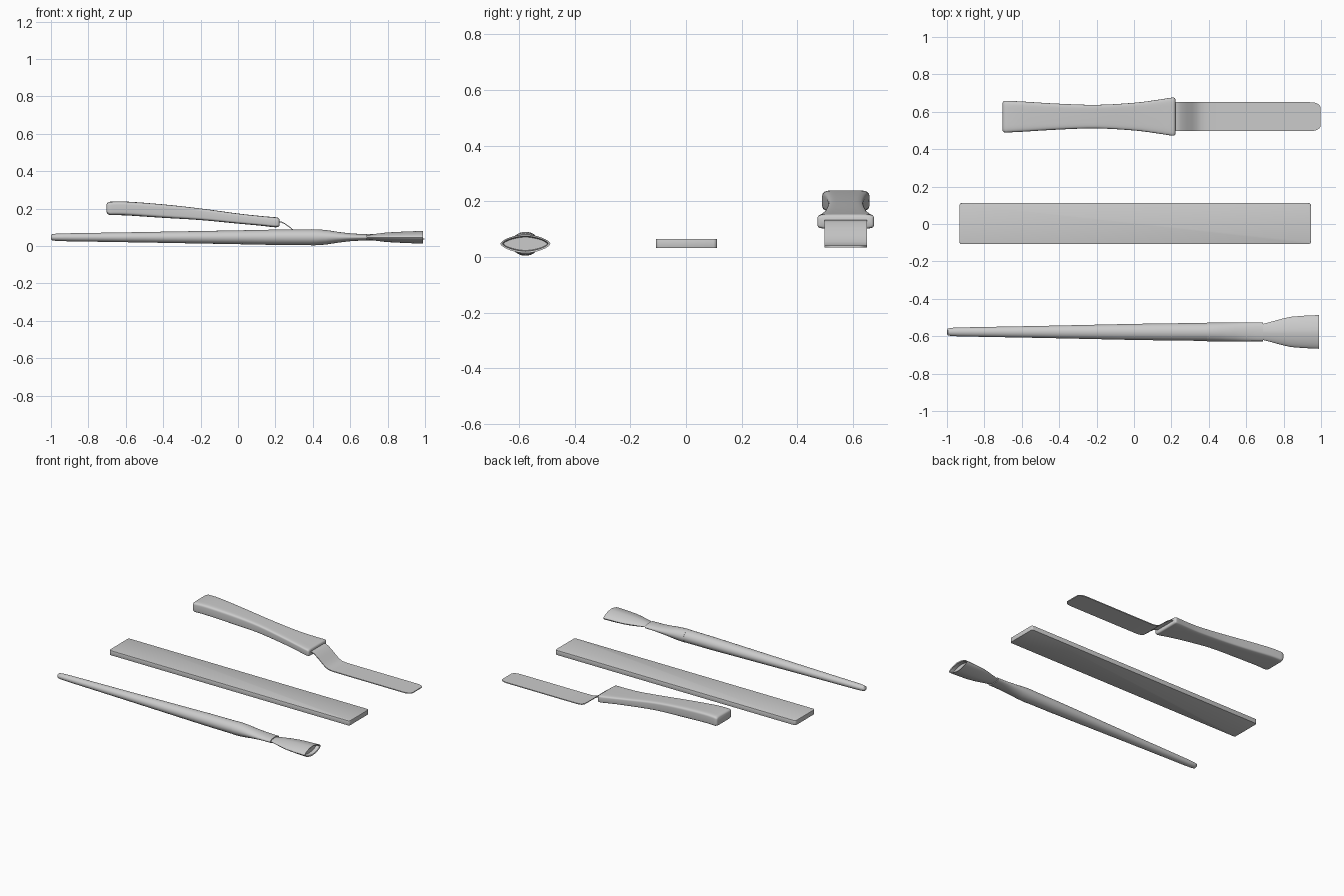
import bpy, bmesh, math

if "Cube" in bpy.data.objects:
    bpy.data.objects.remove(bpy.data.objects["Cube"])


def section(hw, hh, power, n):
    """Superellipse cross-section: power 2 is an ellipse, high powers near a box."""
    pts = []
    for i in range(n):
        a = 2 * math.pi * i / n
        c, s = math.cos(a), math.sin(a)
        pts.append((math.copysign(abs(c) ** (2 / power), c) * hw,
                    math.copysign(abs(s) ** (2 / power), s) * hh))
    return pts


def resample(rows, steps):
    """Catmull-Rom smoothing of the station table."""
    out = []
    for i in range(len(rows) - 1):
        p0, p1, p2 = rows[max(i - 1, 0)], rows[i], rows[i + 1]
        p3 = rows[min(i + 2, len(rows) - 1)]
        for k in range(steps):
            t = k / steps
            out.append([0.5 * (2 * b + (c - a) * t + (2 * a - 5 * b + 4 * c - d) * t * t
                               + (3 * b - a - 3 * c + d) * t ** 3)
                        for a, b, c, d in zip(p0, p1, p2, p3)])
    return out + [list(rows[-1])]


def finish(name, bm, angle=40):
    bmesh.ops.recalc_face_normals(bm, faces=bm.faces)
    me = bpy.data.meshes.new(name)
    bm.to_mesh(me)
    bm.free()
    ob = bpy.data.objects.new(name, me)
    bpy.context.collection.objects.link(ob)
    bpy.ops.object.select_all(action='DESELECT')
    ob.select_set(True)
    bpy.context.view_layer.objects.active = ob
    bpy.ops.object.shade_smooth_by_angle(angle=math.radians(angle))
    return ob


def loft(name, y, rows, power=2, n=32, angle=40):
    """Rows are (x, z centre, half width, half height)."""
    bm = bmesh.new()
    rings = [[bm.verts.new((x, y + p, z + q)) for p, q in section(hw, hh, power, n)]
             for x, z, hw, hh in rows]
    for a, b in zip(rings, rings[1:]):
        for i in range(n):
            j = (i + 1) % n
            bm.faces.new((a[i], a[j], b[j], b[i]))
    bm.faces.new(rings[0])
    bm.faces.new(rings[-1])
    return finish(name, bm, angle)


# Brush: tapered handle, pinched ferrule, flared flat bristles with a shallow mouth
BY, BZ = -0.577, 0.047
loft("brush_handle", BY, [(x, BZ, w, h) for x, w, h in (
    (-1.0, .012, .010), (-.995, .018, .016), (-.975, .022, .019), (-.93, .024, .021),
    (-.5, .032, .028), (0, .043, .037), (.2, .046, .041), (.395, .048, .042))])
loft("brush_ferrule", BY, [(x, BZ, w, h) for x, w, h in (
    (.39, .050, .043), (.42, .050, .0425), (.47, .050, .039), (.54, .050, .028),
    (.60, .050, .021), (.65, .050, .018), (.69, .050, .017))])
loft("brush_bristles", BY, [(x, BZ, w, h) for x, w, h in (
    (.67, .042, .010), (.69, .043, .011), (.74, .056, .019), (.79, .070, .025),
    (.84, .081, .028), (.90, .086, .031), (.988, .090, .034),
    (.985, .082, .027), (.96, .078, .024))], power=1.6)

# File: flat bar with softened edges
bm = bmesh.new()
bmesh.ops.create_cube(bm, size=1)
for v in bm.verts:
    v.co = (v.co.x * 1.88 + .006, v.co.y * .22 + .002, v.co.z * .034 + .048)
upright = [e for e in bm.edges if abs(e.verts[0].co.z - e.verts[1].co.z) > .01]
bmesh.ops.bevel(bm, geom=upright, offset=.014, segments=4, profile=.5, affect='EDGES')
rims = [e for e in bm.edges if abs(e.verts[0].co.z - e.verts[1].co.z) < .001]
bmesh.ops.bevel(bm, geom=rims, offset=.003, segments=2, profile=.5, affect='EDGES')
finish("file_bar", bm)

# Spatula handle: waisted rounded box, drooping toward the blade
SY = 0.574
grip = [(-.685, .201, .085, .036), (-.60, .201, .081, .037), (-.40, .187, .069, .036),
        (-.20, .170, .063, .031), (0, .147, .074, .027), (.12, .135, .089, .026),
        (.19, .128, .100, .027), (.21, .127, .102, .026)]
grip = ([(-.702, .203, .076, .022), (-.697, .202, .083, .031)] + resample(grip, 4)
        + [(.217, .126, .100, .024), (.221, .126, .094, .018)])
loft("spatula_handle", SY, grip, power=6, n=48, angle=50)

# Spatula blade: thin cranked strip with rounded tip corners
crank = [(.20, .129), (.23, .129), (.25, .120), (.28, .098), (.31, .072),
         (.335, .052), (.36, .041), (.39, .0375), (.50, .037), (.94, .037)]
rows = [(x, z, .077) for x, z in crank]
for k in range(1, 9):
    a = math.pi / 2 * k / 8
    rows.append((.945 + .053 * math.sin(a), .037, .047 + .030 * math.cos(a)))
bm = bmesh.new()
rings = [[bm.verts.new((x, SY + s * w, z + t)) for s, t in
          ((-1, -.003), (1, -.003), (1, .003), (-1, .003))] for x, z, w in rows]
for a, b in zip(rings, rings[1:]):
    for i in range(4):
        j = (i + 1) % 4
        bm.faces.new((a[i], a[j], b[j], b[i]))
bm.faces.new(rings[0])
bm.faces.new(rings[-1])
finish("spatula_blade", bm)
